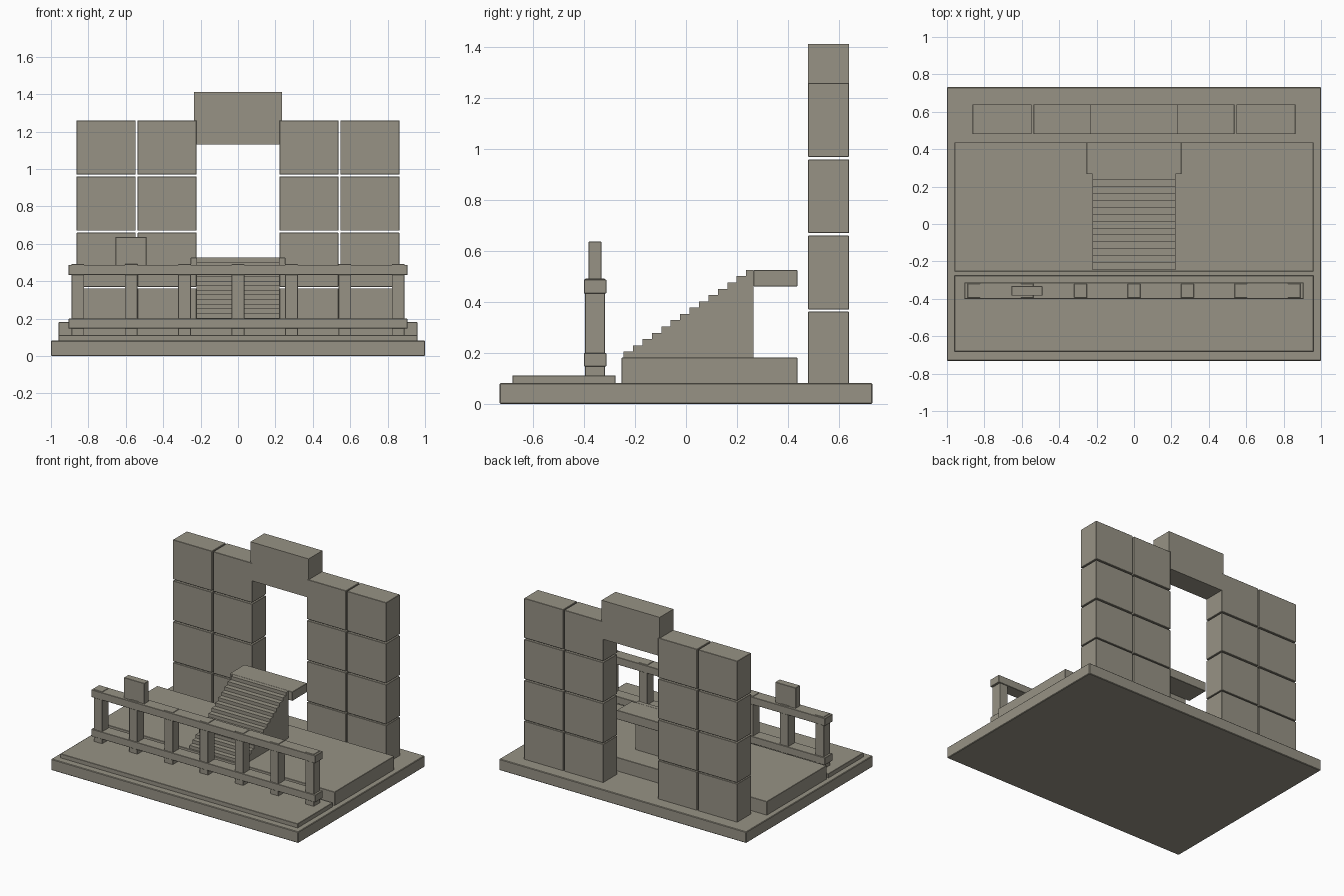
import bpy
import bmesh

cube = bpy.data.objects.get("Cube")
if cube:
    bpy.data.objects.remove(cube, do_unlink=True)

# Single stone colour
stone = bpy.data.materials.new("warm grey stone")
stone.use_nodes = True
colour = (0.31, 0.29, 0.235, 1)
stone.diffuse_color = colour
stone.node_tree.nodes["Principled BSDF"].inputs["Base Color"].default_value = colour


def finish(name, bm, bevel=0.0):
    bmesh.ops.recalc_face_normals(bm, faces=bm.faces)
    mesh = bpy.data.meshes.new(name)
    bm.to_mesh(mesh)
    bm.free()
    mesh.materials.append(stone)
    obj = bpy.data.objects.new(name, mesh)
    bpy.context.collection.objects.link(obj)
    if bevel:
        mod = obj.modifiers.new("worn edges", "BEVEL")
        mod.width = bevel
        mod.segments = 1
    return obj


def box(name, x, y, z, bevel=0.002):
    """Box from (min, max) ranges along each axis."""
    bm = bmesh.new()
    bmesh.ops.create_cube(bm, size=1)
    for v in bm.verts:
        v.co = [(a + b) / 2 + c * (b - a) for c, (a, b) in zip(v.co, (x, y, z))]
    return finish(name, bm, bevel)


def extrude(name, points, direction):
    """Closed outline of 3D points swept along a direction."""
    bm = bmesh.new()
    face = bm.faces.new([bm.verts.new(p) for p in points])
    swept = bmesh.ops.extrude_face_region(bm, geom=[face], use_keep_orig=True)
    verts = [g for g in swept["geom"] if isinstance(g, bmesh.types.BMVert)]
    bmesh.ops.translate(bm, verts=verts, vec=direction)
    return finish(name, bm)


# Ground plinth and the two raised terraces
box("base_slab", (-1, 1), (-0.732, 0.732), (0, 0.082), 0.004)
box("front_terrace", (-0.96, 0.96), (-0.682, -0.276), (0.08, 0.112))
box("rear_terrace", (-0.96, 0.96), (-0.254, 0.437), (0.08, 0.181))

# Block wall on both sides of the doorway
wall_y = (0.48, 0.64)
rows = [(0.08, 0.362), (0.37, 0.66), (0.67, 0.96), (0.97, 1.26)]
columns = [(0.222, 0.537), (0.547, 0.863)]
for side, sign in (("left", 1), ("right", -1)):
    for c, col in enumerate(columns):
        for r, row in enumerate(rows):
            x = sorted(sign * v for v in col)
            box(f"{side}_wall_block_{c + 1}_{r + 1}", x, wall_y, row)

# Lintel fits between the top blocks and rests slightly over them
half = [(0.222, 1.13), (0.222, 1.26), (0.235, 1.26), (0.235, 1.413)]
outline = half + [(-x, z) for x, z in reversed(half)]
extrude("lintel", [(x, wall_y[0], z) for x, z in outline],
        (0, wall_y[1] - wall_y[0], 0))

# Solid staircase
steps, run, rise = 14, 0.037, 0.0247
start_y, floor_z, back_y = -0.245, 0.18, 0.266
profile = [(back_y, floor_z), (start_y, floor_z)]
for i in range(steps):
    y, z = start_y + i * run, floor_z + (i + 1) * rise
    profile += [(y, z), (y + run if i < steps - 1 else back_y, z)]
extrude("staircase", [(-0.223, y, z) for y, z in profile], (0.446, 0, 0))
box("stair_landing", (-0.254, 0.254), (0.266, 0.437), (0.46, 0.526))

# Balustrade with seven posts and two rails
for i in range(7):
    x = (i - 3) * 0.2855
    box(f"rail_post_{i + 1}", (x - 0.034, x + 0.034), (-0.396, -0.319), (0.11, 0.492))
box("top_rail", (-0.906, 0.906), (-0.401, -0.313), (0.433, 0.488))
box("bottom_rail", (-0.906, 0.906), (-0.401, -0.313), (0.147, 0.2))

# Plaque standing on the top rail
box("plaque", (-0.655, -0.49), (-0.383, -0.332), (0.486, 0.637))
